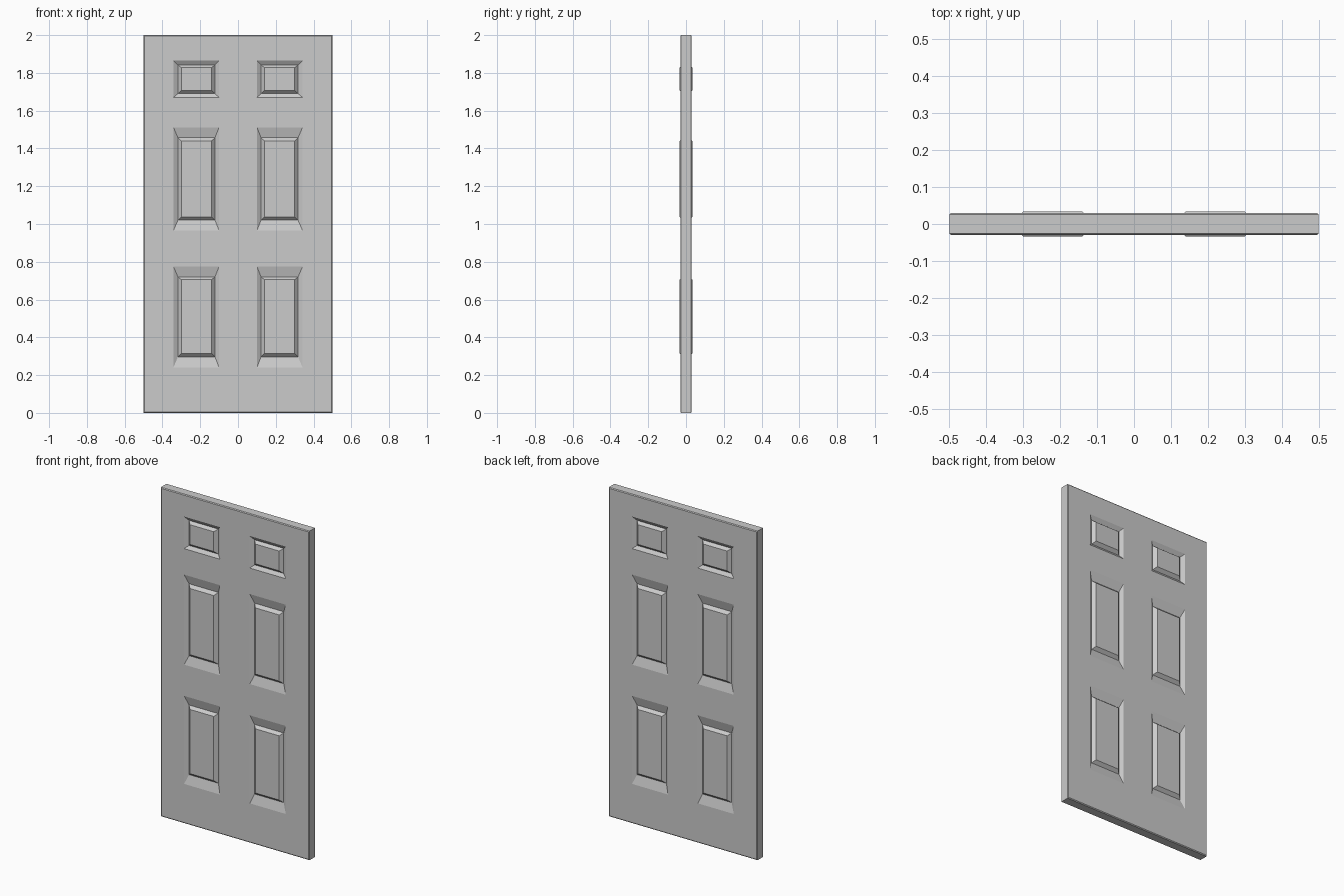
import bpy, bmesh

if "Cube" in bpy.data.objects:
    bpy.data.objects.remove(bpy.data.objects["Cube"])

FACE_Y, LIP = -0.03, 0.005
GROOVE_Y, RAISED_Y = -0.015, -0.0333

# Panel rows: (bottom, top) of the outer edge, groove line and raised field
ROWS = [
    ((0.24, 0.775), (0.297, 0.72), (0.315, 0.705)),
    ((0.965, 1.512), (1.02, 1.457), (1.038, 1.44)),
    ((1.67, 1.865), (1.69, 1.842), (1.708, 1.828)),
]
# Inner and outer x of the same three rectangles
COLS = [(0.10, 0.342), (0.122, 0.318), (0.14, 0.30)]
DEPTHS = [FACE_Y, GROOVE_Y, RAISED_Y]

bm = bmesh.new()


def quad(points):
    bm.faces.new([bm.verts.new(p) for p in points])


def rect(x0, x1, z0, z1, y):
    return [(x0, y, z0), (x1, y, z0), (x1, y, z1), (x0, y, z1)]


def panel(row, side):
    rings = []
    for (a, b), (z0, z1), y in zip(COLS, row, DEPTHS):
        x0, x1 = sorted((a * side, b * side))
        rings.append(rect(x0, x1, z0, z1, y))
    for outer, inner in zip(rings, rings[1:]):
        for i in range(4):
            j = (i + 1) % 4
            quad([outer[i], outer[j], inner[j], inner[i]])
    quad(rings[-1])


# Flat stiles and rails, with a moulded panel in each opening
e = 0.5 - LIP
xs = [-e, -0.342, -0.10, 0.10, 0.342, e]
zs = [LIP] + [z for row in ROWS for z in row[0]] + [2 - LIP]
for i in range(5):
    for k in range(len(zs) - 1):
        if i % 2 and k % 2:
            panel(ROWS[k // 2], -1 if i == 1 else 1)
        else:
            quad(rect(xs[i], xs[i + 1], zs[k], zs[k + 1], FACE_Y))
bmesh.ops.remove_doubles(bm, verts=bm.verts, dist=1e-5)


# Chamfered rim, then the slab edge back to the middle plane
def extrude_rim(y):
    edges = [ed for ed in bm.edges if ed.is_boundary]
    new = bmesh.ops.extrude_edge_only(bm, edges=edges)["geom"]
    for v in new:
        if isinstance(v, bmesh.types.BMVert):
            v.co.y = y
            if abs(v.co.x) > e - 1e-4:
                v.co.x = 0.5 if v.co.x > 0 else -0.5
            if v.co.z < LIP + 1e-4:
                v.co.z = 0
            elif v.co.z > 2 - LIP - 1e-4:
                v.co.z = 2


extrude_rim(FACE_Y + 0.004)
extrude_rim(0)

# Back side mirrors the front
back = bmesh.ops.duplicate(bm, geom=bm.verts[:] + bm.edges[:] + bm.faces[:])["geom"]
for v in back:
    if isinstance(v, bmesh.types.BMVert):
        v.co.y = -v.co.y
bmesh.ops.remove_doubles(bm, verts=bm.verts, dist=1e-5)
bmesh.ops.recalc_face_normals(bm, faces=bm.faces)

mesh = bpy.data.meshes.new("door_panel")
bm.to_mesh(mesh)
bm.free()
bpy.context.collection.objects.link(bpy.data.objects.new("door_panel", mesh))
